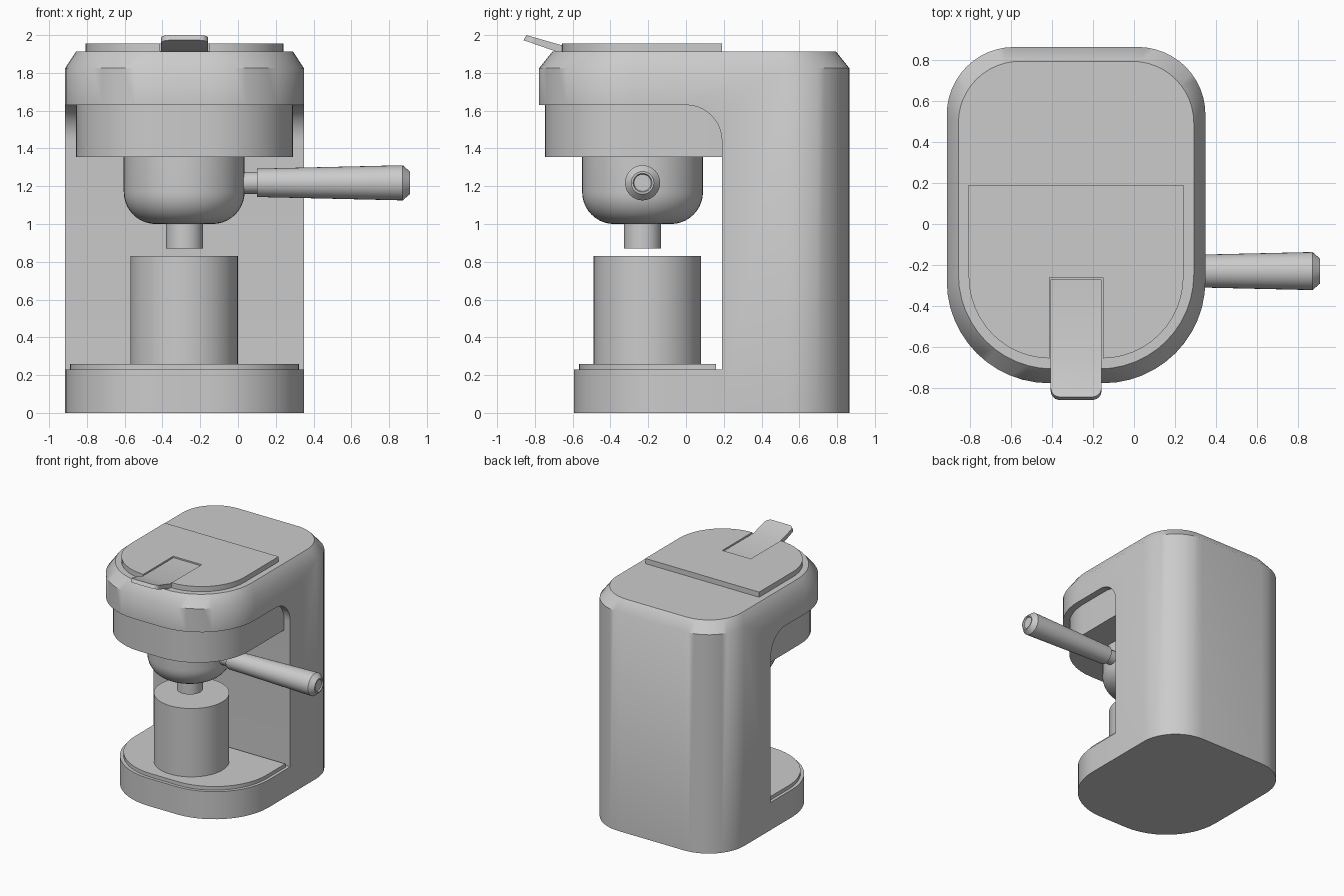
import bpy, bmesh
from math import sin, cos, pi, radians
from mathutils import Vector

if "Cube" in bpy.data.objects:
    bpy.data.objects.remove(bpy.data.objects["Cube"])

CX = -0.283  # machine centre line


def finish(name, bm, angle=40):
    bmesh.ops.recalc_face_normals(bm, faces=bm.faces)
    me = bpy.data.meshes.new(name)
    bm.to_mesh(me)
    bm.free()
    ob = bpy.data.objects.new(name, me)
    bpy.context.collection.objects.link(ob)
    smooth(ob, angle)
    return ob


def select(ob):
    bpy.ops.object.select_all(action='DESELECT')
    ob.select_set(True)
    bpy.context.view_layer.objects.active = ob


def smooth(ob, angle=40):
    select(ob)
    bpy.ops.object.shade_smooth_by_angle(angle=radians(angle))


def loft(name, rings, angle=40):
    """Skin a list of equal-length closed rings and cap both ends."""
    bm = bmesh.new()
    vs = [[bm.verts.new(p) for p in r] for r in rings]
    n = len(vs[0])
    for a, b in zip(vs, vs[1:]):
        for i in range(n):
            j = (i + 1) % n
            bm.faces.new((a[i], a[j], b[j], b[i]))
    bm.faces.new(vs[0])
    bm.faces.new(vs[-1])
    return finish(name, bm, angle)


def outline(hw, y0, y1, rf, rb, z, seg=12):
    """Rounded plan outline: half width, front/back y, front/back corner radii."""
    pts = []
    for sx, y, sy, r, a0 in ((1, y0, 1, rf, -90), (1, y1, -1, rb, 0),
                             (-1, y1, -1, rb, 90), (-1, y0, 1, rf, 180)):
        c = Vector((CX + sx * (hw - r), y + sy * r, z))
        for i in range(seg + 1 if r else 1):
            a = radians(a0 + 90 * i / seg)
            pts.append(c + Vector((cos(a), sin(a), 0)) * r if r
                       else c)
    return pts


def slab(name, hw, y0, y1, rf, rb, z0, z1):
    return loft(name, [outline(hw, y0, y1, rf, rb, z) for z in (z0, z1)])


def turned(name, profile, centre, axis='Z', seg=48, angle=40):
    """Turned part from (radius, distance) pairs along an axis."""
    c = Vector(centre)
    rings = []
    for r, d in profile:
        ring = []
        for i in range(seg):
            u, v = r * cos(2 * pi * i / seg), r * sin(2 * pi * i / seg)
            ring.append(c + Vector((u, v, d) if axis == 'Z' else (d, u, v)))
        rings.append(ring)
    return loft(name, rings, angle)


def prism_x(name, prof, x0, x1):
    return loft(name, [[(x, y, z) for y, z in prof] for x in (x0, x1)])


def cut(ob, cutter):
    m = ob.modifiers.new('cut', 'BOOLEAN')
    m.operation = 'DIFFERENCE'
    m.solver = 'EXACT'
    m.object = cutter
    select(ob)
    bpy.ops.object.modifier_apply(modifier=m.name)
    bpy.data.objects.remove(cutter)
    smooth(ob)


# body: column and overhanging head, with the brewing space cut out
body = loft('body', [outline(0.632, -0.778, 0.865, 0.50, 0.33, 0),
                     outline(0.632, -0.778, 0.865, 0.50, 0.33, 1.825),
                     outline(0.575, -0.708, 0.795, 0.46, 0.30, 1.912)])
arc = [(0.19 * cos(radians(9 * i)), 1.44 + 0.19 * sin(radians(9 * i))) for i in range(11)]
cut(body, prism_x('space_cutter', [(-1.2, -0.1), (0.19, -0.1)] + arc + [(-1.2, 1.63)], -1.3, 0.8))

# base, drip plate and lower head
slab('base', 0.632, -0.593, 0.19, 0.50, 0, 0, 0.23)
slab('drip_plate', 0.607, -0.567, 0.16, 0.48, 0, 0.225, 0.26)
slab('lower_head', 0.575, -0.747, 0.19, 0.47, 0, 1.355, 1.635)

# lid with a slot for the lift tab
lid = slab('lid', 0.525, -0.657, 0.19, 0.40, 0, 1.905, 1.955)
cut(lid, prism_x('slot_cutter', [(-0.262, 1.915), (-0.262, 2.1), (-0.9, 2.1), (-0.9, 1.915)],
                 CX - 0.131, CX + 0.131))

# lift tab with rounded tip corners
tab = prism_x('lift_tab', [(-0.27, 1.948), (-0.665, 1.948), (-0.845, 2.0),
                           (-0.86, 1.973), (-0.69, 1.914), (-0.27, 1.914)],
              CX - 0.124, CX + 0.124)
bm = bmesh.new()
bm.from_mesh(tab.data)
tips = [e for e in bm.edges if all(v.co.y < -0.8 for v in e.verts)
        and abs(e.verts[0].co.x - e.verts[1].co.x) < 1e-4]
bmesh.ops.bevel(bm, geom=tips, offset=0.045, segments=6, profile=0.5, affect='EDGES')
bm.to_mesh(tab.data)
bm.free()
smooth(tab)

# brew bowl and spout
curve = [(0.15 + 0.17 * sin(radians(9 * i)), 1.17 - 0.17 * cos(radians(9 * i))) for i in range(11)]
turned('brew_bowl', curve + [(0.32, 1.36)], (CX - 0.002, -0.23, 0))
turned('spout', [(0.098, 0.87), (0.098, 1.01)], (CX, -0.23, 0), seg=32)

# handle: neck and tapered grip with a dimpled end
turned('handle_neck', [(0.058, -0.02), (0.058, 0.11)], (0, -0.23, 1.218), 'X', 32)
turned('handle_grip', [(0.075, 0.10), (0.093, 0.872), (0.06, 0.91), (0.05, 0.91), (0.045, 0.9)],
       (0, -0.23, 1.218), 'X', 32, 30)

# cup
turned('cup', [(0.285, 0.26), (0.285, 0.83)], (CX - 0.002, -0.205, 0))
